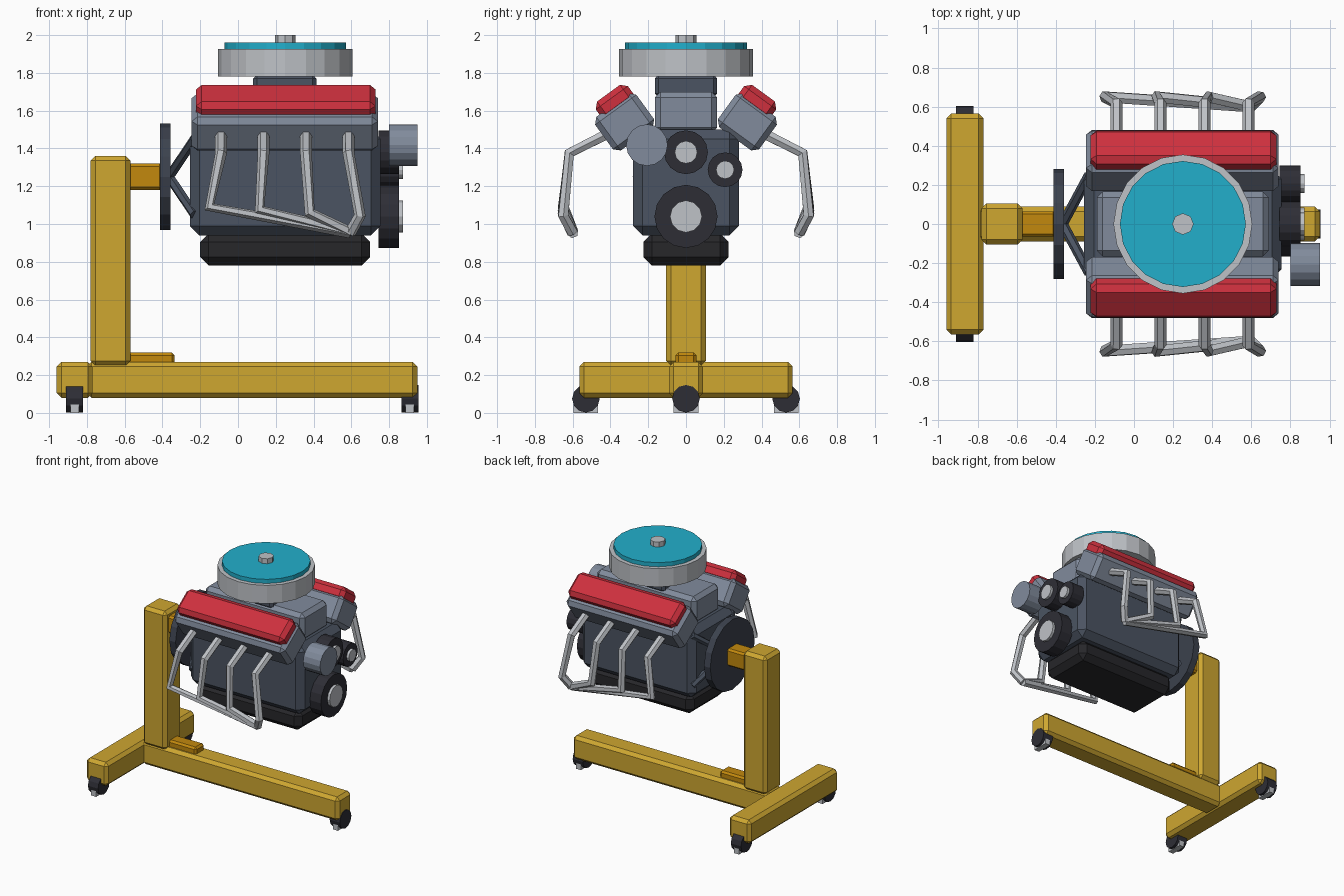
import bpy, bmesh, math
from mathutils import Vector, Matrix

if "Cube" in bpy.data.objects:
    bpy.data.objects.remove(bpy.data.objects["Cube"])


def mat(name, r, g, b):
    m = bpy.data.materials.new(name)
    m.diffuse_color = (r, g, b, 1)
    m.use_nodes = True
    m.node_tree.nodes["Principled BSDF"].inputs["Base Color"].default_value = m.diffuse_color
    return m


YELLOW = mat("stand_yellow", 0.62, 0.385, 0.03)
ORANGE = mat("arm_orange", 0.54, 0.25, 0.004)
BLOCK = mat("block_slate", 0.07, 0.088, 0.122)
PLATE = mat("plate_dark_slate", 0.045, 0.054, 0.075)
STEEL = mat("head_steel", 0.22, 0.26, 0.335)
CHROME = mat("light_metal", 0.52, 0.54, 0.57)
BLACK = mat("pan_black", 0.02, 0.02, 0.023)
RUBBER = mat("pulley_dark", 0.027, 0.027, 0.036)
RED = mat("cover_red", 0.62, 0.03, 0.048)
CYAN = mat("lid_cyan", 0.016, 0.43, 0.60)


def finish(bm, name, m):
    bmesh.ops.recalc_face_normals(bm, faces=bm.faces)
    me = bpy.data.meshes.new(name)
    bm.to_mesh(me)
    bm.free()
    me.materials.append(m)
    ob = bpy.data.objects.new(name, me)
    bpy.context.collection.objects.link(ob)
    return ob


def box(name, lo, hi, m, bevel=0.0, tilt=0.0):
    """Chamfered box between two corners, tilted about x through its centre."""
    lo, hi = Vector(lo), Vector(hi)
    bm = bmesh.new()
    bmesh.ops.create_cube(bm, size=1)
    bmesh.ops.scale(bm, vec=hi - lo, verts=bm.verts)
    if bevel:
        bmesh.ops.bevel(bm, geom=bm.edges[:], offset=bevel, segments=1,
                        affect='EDGES', profile=0.5)
    bmesh.ops.transform(bm, verts=bm.verts, matrix=Matrix.Translation((lo + hi) / 2)
                        @ Matrix.Rotation(tilt, 4, 'X'))
    return finish(bm, name, m)


def cyl(name, base, axis, length, r, sides, m):
    """Cylinder starting at base and running along axis 'X' or 'Z'."""
    bm = bmesh.new()
    bmesh.ops.create_cone(bm, cap_ends=True, segments=sides, radius1=r, radius2=r, depth=length)
    bmesh.ops.translate(bm, verts=bm.verts, vec=(0, 0, length / 2))
    rot = Matrix.Rotation(math.pi / 2, 4, 'Y') if axis == 'X' else Matrix()
    bmesh.ops.transform(bm, verts=bm.verts, matrix=Matrix.Translation(base) @ rot)
    return finish(bm, name, m)


def tube(name, pts, r, m):
    """Six-sided tube along a path, turned into a mesh."""
    cu = bpy.data.curves.new(name + "_path", 'CURVE')
    cu.dimensions = '3D'
    cu.bevel_depth = r
    cu.bevel_resolution = 1
    cu.use_fill_caps = True
    sp = cu.splines.new('POLY')
    sp.points.add(len(pts) - 1)
    for p, co in zip(sp.points, pts):
        p.co = (*co, 1)
    tmp = bpy.data.objects.new(name + "_tmp", cu)
    bpy.context.collection.objects.link(tmp)
    dg = bpy.context.evaluated_depsgraph_get()
    me = bpy.data.meshes.new_from_object(tmp.evaluated_get(dg))
    bpy.data.objects.remove(tmp)
    me.materials.clear()
    me.materials.append(m)
    for p in me.polygons:
        p.use_smooth = False
    ob = bpy.data.objects.new(name, me)
    bpy.context.collection.objects.link(ob)


# Stand
box("base_beam", (-0.80, -0.09, 0.08), (0.95, 0.09, 0.27), YELLOW, 0.025)
box("cross_beam", (-0.96, -0.565, 0.08), (-0.77, 0.565, 0.27), YELLOW, 0.025)
box("post", (-0.78, -0.105, 0.25), (-0.57, 0.105, 1.36), YELLOW, 0.025)
box("base_gusset", (-0.60, -0.055, 0.25), (-0.335, 0.055, 0.32), ORANGE, 0.015)
box("support_arm", (-0.60, -0.065, 1.18), (-0.40, 0.065, 1.32), ORANGE, 0.015)

# Casters
for i, (x, y) in enumerate([(-0.865, -0.53), (-0.865, 0.53), (0.91, 0)]):
    cyl(f"caster_{i}", (x - 0.045, y, 0.075), 'X', 0.09, 0.073, 12, RUBBER)
    box(f"caster_foot_{i}", (x - 0.022, y - 0.065, 0), (x + 0.022, y + 0.065, 0.05), CHROME)

# Mount plate and four struts
cyl("mount_plate", (-0.412, 0, 1.25), 'X', 0.055, 0.282, 16, PLATE)
for sy in (-1, 1):
    for sz in (-1, 1):
        tube(f"mount_strut_{sy}_{sz}", [(-0.365, 0, 1.25), (-0.23, sy * 0.25, 1.25 + sz * 0.2)],
             0.026, BLOCK)

# Block and oil pan
box("engine_block", (-0.255, -0.28, 0.94), (0.755, 0.28, 1.50), BLOCK, 0.05)
box("oil_pan", (-0.20, -0.225, 0.78), (0.70, 0.225, 0.95), BLACK, 0.045)

# Intake, carburettor and air cleaner
box("intake_manifold", (-0.19, -0.165, 1.48), (0.69, 0.165, 1.70), STEEL, 0.03)
box("carburettor", (0.08, -0.165, 1.67), (0.415, 0.165, 1.79), BLOCK, 0.02)
cyl("air_cleaner", (0.25, 0, 1.78), 'Z', 0.147, 0.355, 20, CHROME)
cyl("air_cleaner_lid", (0.25, 0, 1.92), 'Z', 0.04, 0.322, 20, CYAN)
cyl("lid_nut", (0.25, 0, 1.95), 'Z', 0.05, 0.055, 8, CHROME)

# Both banks: head, valve cover, exhaust headers
for s, side in ((-1, "front"), (1, "back")):
    t = -s * math.radians(36)
    hy, hz, cy, cz = s * 0.325, 1.54, s * 0.378, 1.648
    box(f"{side}_head", (-0.245, hy - 0.135, hz - 0.11), (0.74, hy + 0.135, hz + 0.11),
        STEEL, 0.03, t)
    box(f"{side}_valve_cover", (-0.222, cy - 0.105, cz - 0.055), (0.728, cy + 0.105, cz + 0.055),
        RED, 0.03, t)
    for i in range(4):
        x = -0.09 + 0.225 * i
        tube(f"{side}_header_{i}",
             [(x, s * 0.42, 1.475), (x, s * 0.618, 1.375),
              (0.25 + (x - 0.25) * 1.18, s * 0.65, 1.09 - 0.015 * i), (0.595, s * 0.60, 0.955)],
             0.031, CHROME)

# Pulleys with hubs, and the alternator
for name, y, z, r, h in (("crank", 0, 1.04, 0.167, 0.085), ("pump", 0, 1.38, 0.116, 0.06),
                         ("idler", 0.207, 1.287, 0.092, 0.048)):
    cyl(f"{name}_pulley", (0.745, y, z), 'X', 0.107, r, 16, RUBBER)
    cyl(f"{name}_hub", (0.84, y, z), 'X', 0.033, h, 12, CHROME)
cyl("alternator", (0.80, -0.207, 1.418), 'X', 0.15, 0.11, 16, STEEL)
